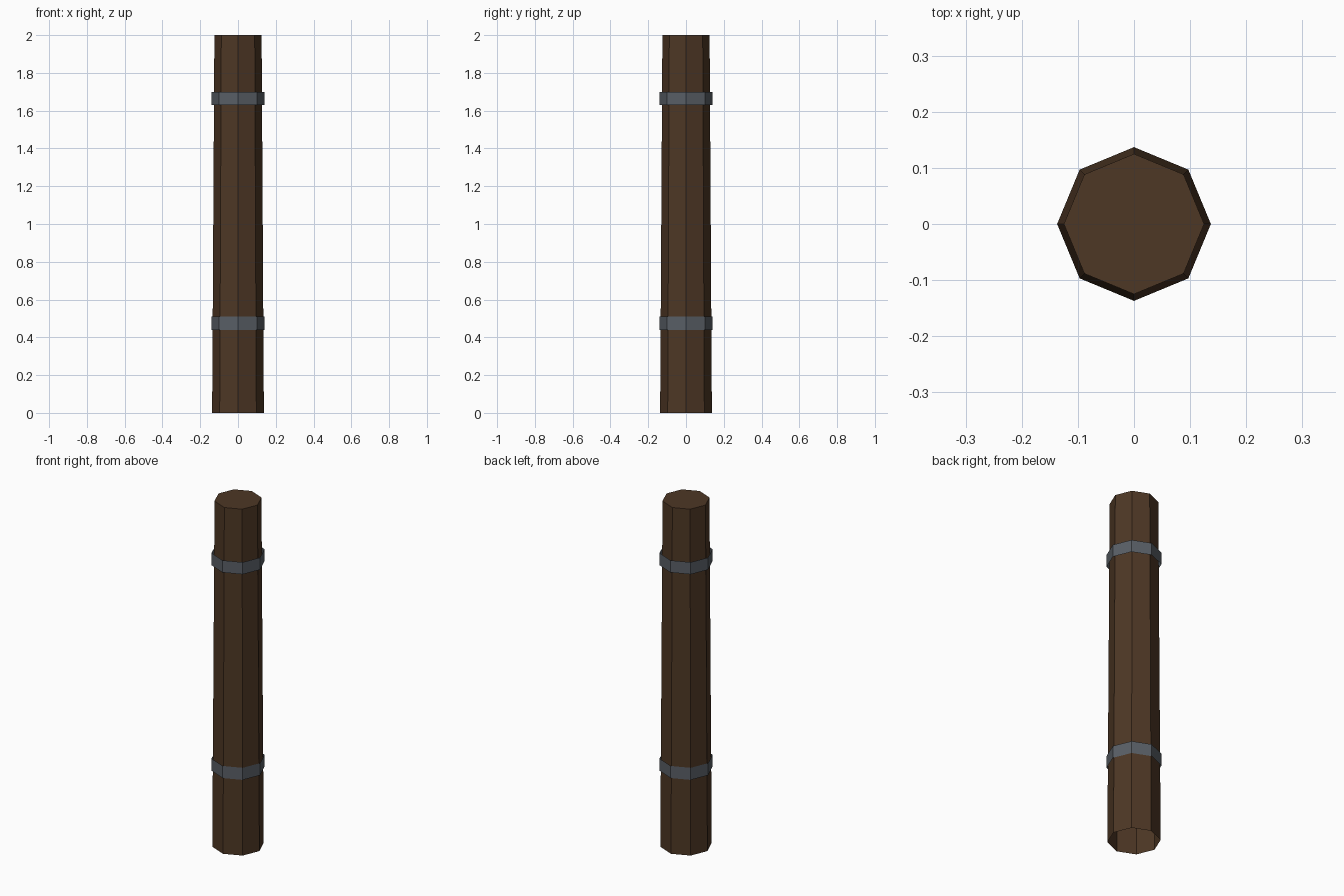
import bpy, bmesh, math

if "Cube" in bpy.data.objects:
    bpy.data.objects.remove(bpy.data.objects["Cube"])

def material(name, rgb):
    m = bpy.data.materials.new(name)
    m.diffuse_color = (*rgb, 1)
    m.use_nodes = True
    m.node_tree.nodes["Principled BSDF"].inputs["Base Color"].default_value = m.diffuse_color
    return m

wood = material("dark wood", (0.075, 0.038, 0.018))
iron = material("grey iron", (0.100, 0.114, 0.132))

def octagon_tube(name, r0, r1, z0, z1, mat, cap_top=False):
    """Open eight-sided tube with corners on the axes, optionally closed on top."""
    bm = bmesh.new()
    rings = []
    for r, z in ((r0, z0), (r1, z1)):
        rings.append([bm.verts.new((r * math.cos(i * math.pi / 4),
                                    r * math.sin(i * math.pi / 4), z)) for i in range(8)])
    low, high = rings
    for i in range(8):
        j = (i + 1) % 8
        bm.faces.new((low[i], low[j], high[j], high[i]))
    if cap_top:
        bm.faces.new(high)
    mesh = bpy.data.meshes.new(name)
    bm.to_mesh(mesh)
    bm.free()
    mesh.materials.append(mat)
    ob = bpy.data.objects.new(name, mesh)
    bpy.context.collection.objects.link(ob)
    return ob

# Tapered post, open underneath
octagon_tube("post", 0.137, 0.125, 0, 2, wood, cap_top=True)

# Two open metal bands
for name, z in (("lower_band", 0.475), ("upper_band", 1.665)):
    octagon_tube(name, 0.141, 0.141, z - 0.035, z + 0.035, iron)
